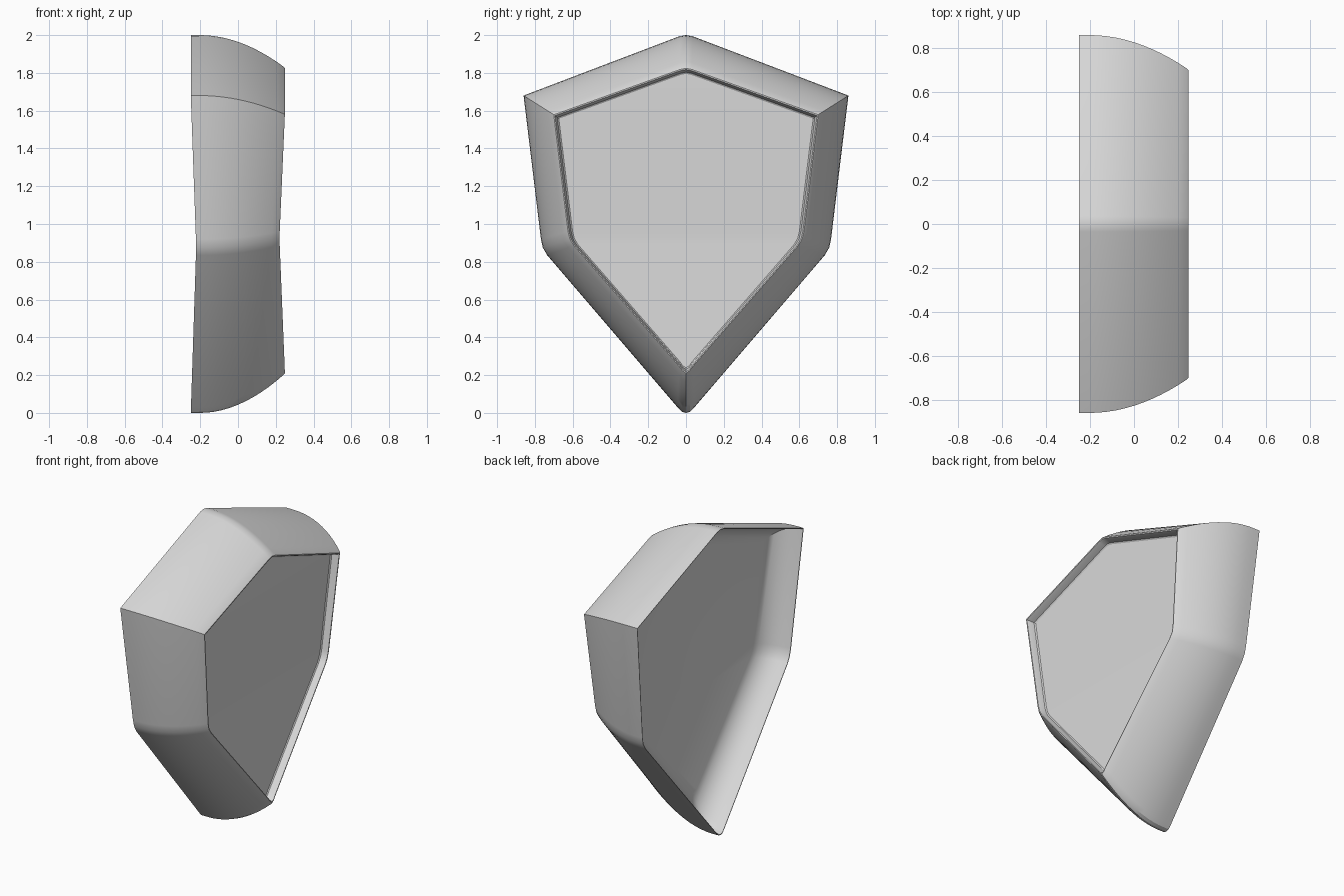
import bpy, bmesh, math

if "Cube" in bpy.data.objects:
    bpy.data.objects.remove(bpy.data.objects["Cube"])

# Half outlines (y, z) of the shield, top to bottom: wide back rim and smaller front rim
BACK = [(0, 2.0), (.035, 1.994), (.86, 1.68), (.768, .92), (.758, .875), (.735, .835),
        (.045, .03), (.022, .006), (0, 0)]
FRONT = [(0, 1.83), (.03, 1.824), (.705, 1.582), (.629, .96), (.619, .92), (.598, .885),
         (.035, .24), (.018, .217), (0, .205)]
MID_Z = 1.0


def pinch(z):
    # half depth is slimmer at the height of the lower side corners
    if z > 1.68:
        return 1.0
    if z > .88:
        return .885 + .115 * (z - .88) / .80
    return 1.0 - .115 * z / .88


def curve(x):
    # how far the outline has moved from back rim to front rim at depth x
    return max(0.0, (x + .20) / .445) ** 1.95


def ring(bm, x, t, inset=0.0):
    half = []
    for (yb, zb), (yf, zf) in zip(BACK, FRONT):
        y, z = yb + (yf - yb) * t, zb + (zf - zb) * t
        y *= 1 - inset / .75
        z = MID_Z + (z - MID_Z) * (1 - inset / .80)
        half.append((x * pinch(zb), y, z))
    full = half + [(a, -b, c) for a, b, c in half[-2:0:-1]]
    return [bm.verts.new(p) for p in full]


def cap(bm, r):
    # fill with level strips running from side to side
    n, m = len(r), len(BACK)
    bm.faces.new((r[0], r[1], r[n - 1]))
    for i in range(1, m - 2):
        bm.faces.new((r[i], r[i + 1], r[n - i - 1], r[n - i]))
    bm.faces.new((r[m - 2], r[m - 1], r[m]))


bm = bmesh.new()
rings = []
# Hollow back: bowl whose wall rounds over from the thin rim into the floor
STEPS = 6
for i in range(STEPS, -1, -1):
    a = math.radians(80) * i / STEPS
    rings.append(ring(bm, -.249 + .20 * math.sin(a), 1.15 * (1 - math.cos(a)), .004))
# Curved outer wall
N = 12
for i in range(N + 1):
    x = -.25 + .493 * i / N
    rings.append(ring(bm, x, curve(x)))
# Front lip and recessed front panel
for x, inset in ((.248, .005), (.247, .012), (.236, .017), (.202, .025), (.196, .034)):
    rings.append(ring(bm, x, 1.0, inset))

for a, b in zip(rings, rings[1:]):
    for i in range(len(a)):
        j = (i + 1) % len(a)
        bm.faces.new((a[i], a[j], b[j], b[i]))
cap(bm, rings[0])
cap(bm, rings[-1])
bmesh.ops.recalc_face_normals(bm, faces=bm.faces)

mesh = bpy.data.meshes.new("shield")
bm.to_mesh(mesh)
bm.free()
shield = bpy.data.objects.new("shield", mesh)
bpy.context.collection.objects.link(shield)

mat = bpy.data.materials.new("light grey")
mat.diffuse_color = (.7, .7, .7, 1)
mat.use_nodes = True
mat.node_tree.nodes["Principled BSDF"].inputs["Base Color"].default_value = mat.diffuse_color
mesh.materials.append(mat)

bpy.context.view_layer.objects.active = shield
shield.select_set(True)
bpy.ops.object.shade_smooth_by_angle(angle=math.radians(28))
